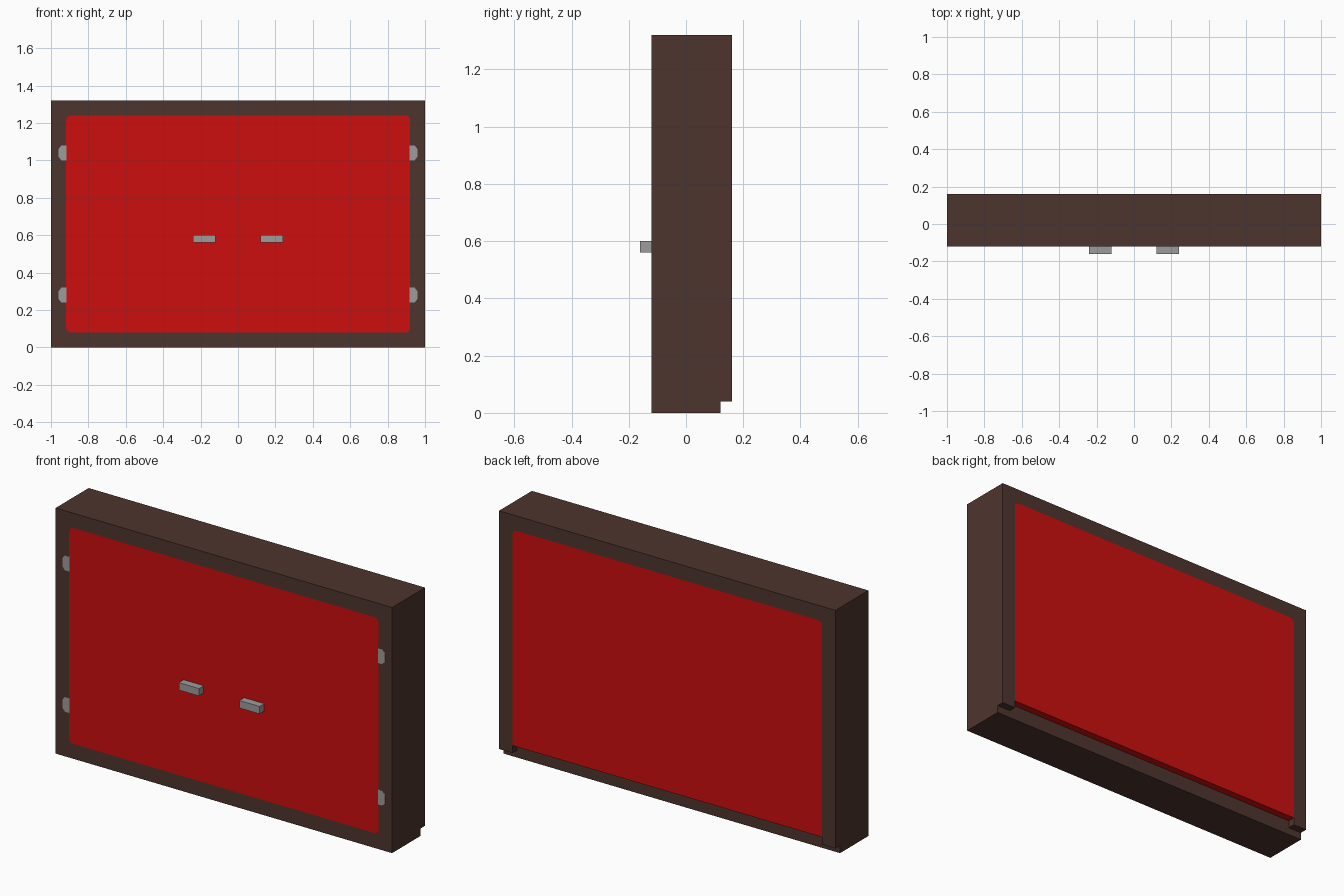
import bpy, bmesh, math

old = bpy.data.objects.get("Cube")
if old:
    bpy.data.objects.remove(old, do_unlink=True)


def material(name, rgb):
    m = bpy.data.materials.new(name)
    m.use_nodes = True
    m.diffuse_color = (*rgb, 1)
    m.node_tree.nodes["Principled BSDF"].inputs["Base Color"].default_value = (*rgb, 1)
    return m


BROWN = material("dark brown wood", (0.076, 0.035, 0.027))
RED = material("red panel", (0.61, 0.0044, 0.0044))
GREY = material("grey metal", (0.335, 0.335, 0.335))


def prism(name, loops, y0, y1, mat):
    """Fill closed x-z outlines (inner ones become holes) and extrude along y."""
    bm = bmesh.new()
    edges = []
    for loop in loops:
        vs = [bm.verts.new((x, y0, z)) for x, z in loop]
        edges += [bm.edges.new((a, b)) for a, b in zip(vs, vs[1:] + vs[:1])]
    bmesh.ops.triangle_fill(bm, edges=edges, use_beauty=True)
    ext = bmesh.ops.extrude_face_region(bm, geom=bm.faces[:], use_keep_orig=True)
    moved = [g for g in ext["geom"] if isinstance(g, bmesh.types.BMVert)]
    bmesh.ops.translate(bm, verts=moved, vec=(0, y1 - y0, 0))
    bmesh.ops.recalc_face_normals(bm, faces=bm.faces[:])
    mesh = bpy.data.meshes.new(name)
    bm.to_mesh(mesh)
    bm.free()
    mesh.materials.append(mat)
    ob = bpy.data.objects.new(name, mesh)
    bpy.context.collection.objects.link(ob)
    return ob


def rect(x0, x1, z0, z1):
    return [(x0, z0), (x1, z0), (x1, z1), (x0, z1)]


def corner(cx, cz, r, start):
    """Quarter arc of four points, anticlockwise from the start angle."""
    angles = [math.radians(start + 30 * i) for i in range(4)]
    return [(cx + r * math.cos(a), cz + r * math.sin(a)) for a in angles]


H = 1.32                        # cabinet height
FRONT, STEP, BACK = -0.12, 0.12, 0.16
PX, PZ0, PZ1, R = 0.92, 0.08, 1.24, 0.025   # panel half width, bottom, top, corner radius

top_arcs = corner(PX - R, PZ1 - R, R, 0) + corner(R - PX, PZ1 - R, R, 90)
low_arcs = corner(R - PX, PZ0 + R, R, 180) + corner(PX - R, PZ0 + R, R, 270)

# Frame: full surround in front, shorter open-bottomed surround behind
prism("front_frame", [rect(-1, 1, 0, H), top_arcs + low_arcs], FRONT, STEP, BROWN)
prism("rear_frame", [[(PX, 0.04)] + top_arcs +
                     [(-PX, 0.04), (-1, 0.04), (-1, H), (1, H), (1, 0.04)]],
      STEP, BACK, BROWN)

# Red panels, flush with the frame
prism("front_panel", [top_arcs + low_arcs], FRONT, STEP, RED)
prism("rear_panel", [top_arcs + [(-PX, PZ0), (PX, PZ0)]], STEP, BACK, RED)

# Hinge plates and handles on both sides
for side, s in (("left", 1), ("right", -1)):
    for level, z in (("lower", 0.24), ("upper", 1.0)):
        outline = [(0.918, z), (0.945, z), (0.96, z + 0.02),
                   (0.96, z + 0.06), (0.945, z + 0.08), (0.918, z + 0.08)]
        prism(f"{side}_{level}_hinge", [[(s * x, h) for x, h in outline]],
              FRONT - 0.001, FRONT + 0.004, GREY)
    prism(f"{side}_handle", [rect(s * 0.12, s * 0.24, 0.56, 0.60)], -0.16, FRONT, GREY)
